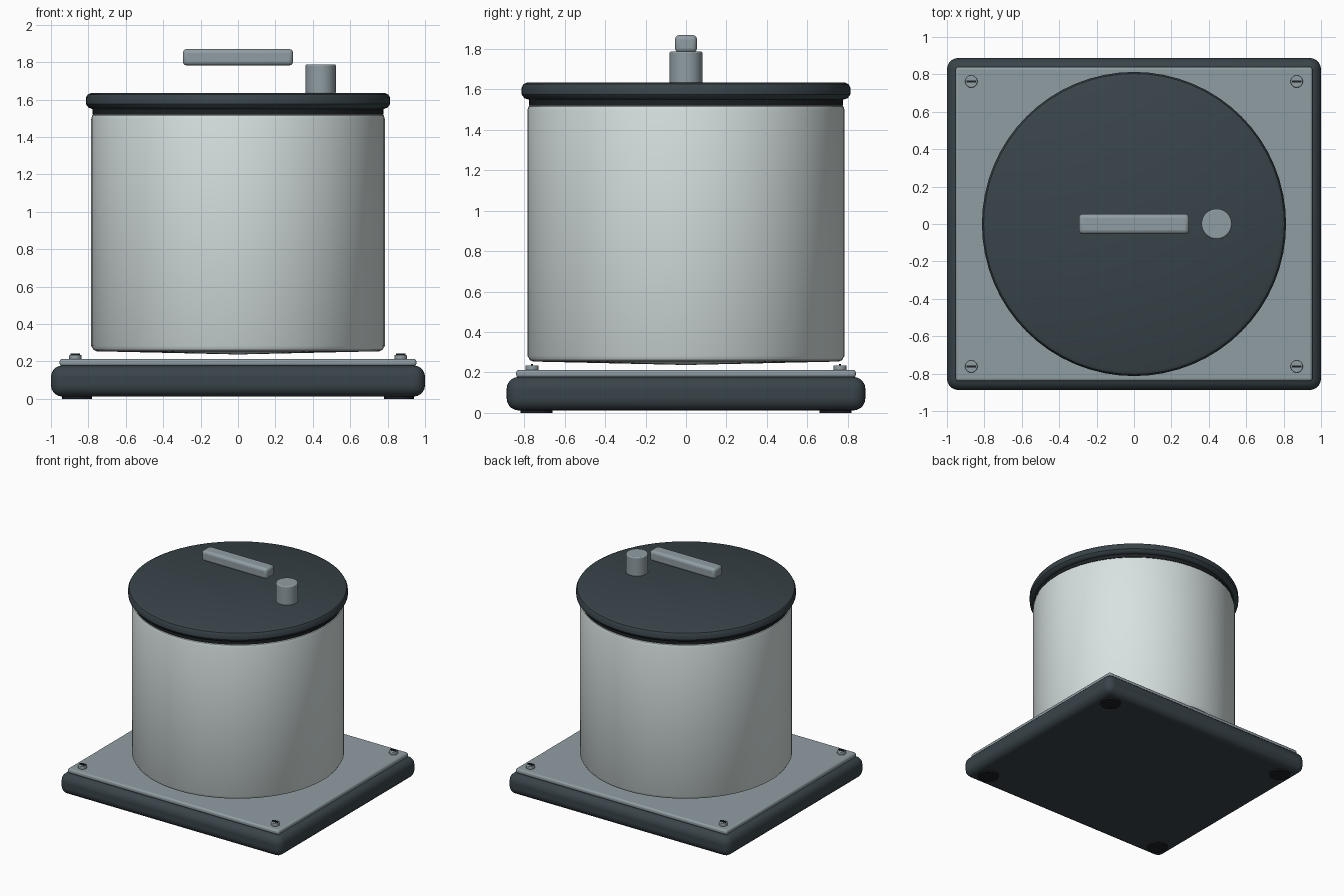
import bpy, math

if "Cube" in bpy.data.objects:
    bpy.data.objects.remove(bpy.data.objects["Cube"])


def material(name, rgb):
    m = bpy.data.materials.new(name)
    m.diffuse_color = (*rgb, 1)
    m.use_nodes = True
    m.node_tree.nodes["Principled BSDF"].inputs["Base Color"].default_value = m.diffuse_color
    return m


DARK = material("dark_slate", (0.04, 0.057, 0.067))
METAL = material("brushed_metal", (0.28, 0.34, 0.37))
SHELL = material("pale_shell", (0.68, 0.76, 0.75))
RUBBER = material("rubber", (0.012, 0.015, 0.017))


def finish(ob, name, mat, bevel=0, segments=3):
    ob.name = name
    ob.data.materials.append(mat)
    if bevel:
        b = ob.modifiers.new("bevel", 'BEVEL')
        b.width, b.segments, b.limit_method = bevel, segments, 'ANGLE'
    bpy.ops.object.select_all(action='DESELECT')
    ob.select_set(True)
    bpy.context.view_layer.objects.active = ob
    bpy.ops.object.shade_smooth_by_angle(angle=math.radians(35))
    return ob


def box(name, center, size, mat, bevel=0, segments=3):
    bpy.ops.mesh.primitive_cube_add(size=1, location=center)
    ob = bpy.context.object
    ob.scale = size
    bpy.ops.object.transform_apply(location=False, rotation=False, scale=True)
    return finish(ob, name, mat, bevel, segments)


def disc(name, x, y, r, z0, z1, mat, bevel=0, sides=64):
    bpy.ops.mesh.primitive_cylinder_add(
        vertices=sides, radius=r, depth=z1 - z0, location=(x, y, (z0 + z1) / 2))
    return finish(bpy.context.object, name, mat, bevel)


def lathe(name, profile, mat, sides=64):
    """Revolve (radius, z) points; first and last points lie on the axis."""
    verts, faces = [(0, 0, profile[0][1])], []
    rings = profile[1:-1]
    for r, z in rings:
        for i in range(sides):
            a = 2 * math.pi * i / sides
            verts.append((r * math.cos(a), r * math.sin(a), z))
    verts.append((0, 0, profile[-1][1]))
    top, last = len(verts) - 1, 1 + (len(rings) - 1) * sides
    for i in range(sides):
        j = (i + 1) % sides
        faces.append((0, 1 + j, 1 + i))
        faces.append((top, last + i, last + j))
        for k in range(len(rings) - 1):
            a, b = 1 + k * sides, 1 + (k + 1) * sides
            faces.append((a + i, a + j, b + j, b + i))
    me = bpy.data.meshes.new(name)
    me.from_pydata(verts, [], faces)
    ob = bpy.data.objects.new(name, me)
    bpy.context.collection.objects.link(ob)
    return finish(ob, name, mat)


# Base and top plate
box("base", (0, 0, 0.095), (2.0, 1.775, 0.166), DARK, 0.06, 5)
box("base_plate", (0, 0, 0.194), (1.908, 1.68, 0.038), METAL, 0.014)

# Feet and slotted screws at each corner
for sx in (-1, 1):
    for sy in (-1, 1):
        disc("foot", sx * 0.86, sy * 0.74, 0.08, 0, 0.025, RUBBER, 0, 32)
        x, y = sx * 0.87, sy * 0.762
        disc("screw_head", x, y, 0.033, 0.211, 0.235, METAL, 0.005, 24)
        box("screw_slot", (x, y, 0.238), (0.05, 0.011, 0.01), RUBBER)

# Drum with a slightly dished bottom
lathe("drum", [(0, 0.237), (0.755, 0.254), (0.772, 0.261), (0.785, 0.283),
               (0.785, 1.495), (0.78, 1.515), (0.765, 1.525), (0, 1.525)], SHELL)

# Seal and lid
disc("lid_seal", 0, 0, 0.777, 1.52, 1.56, RUBBER)
lathe("lid", [(0, 1.545), (0.78, 1.55), (0.8, 1.557), (0.813, 1.575),
              (0.813, 1.61), (0.804, 1.626), (0.785, 1.635), (0, 1.635)], DARK)

# Handle bar and knob on the lid
box("lid_handle", (0, 0, 1.826), (0.59, 0.108, 0.088), METAL, 0.022)
disc("lid_knob", 0.442, 0, 0.081, 1.63, 1.788, METAL, 0.008, 40)
